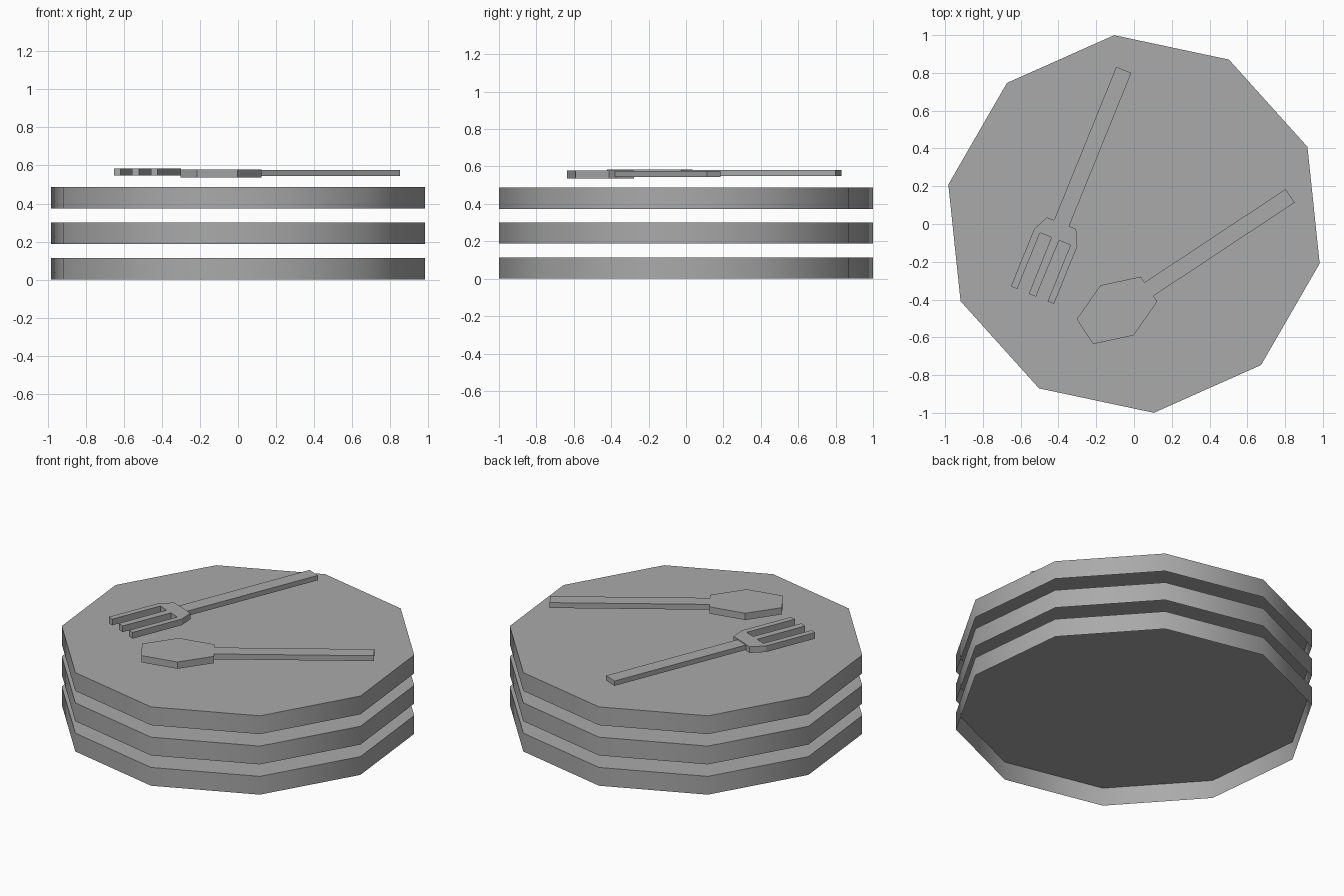
import bpy, bmesh, math
from mathutils import Vector

cube = bpy.data.objects.get("Cube")
if cube:
    bpy.data.objects.remove(cube)

grey = bpy.data.materials.new("plain grey")
grey.use_nodes = True
COLOR = (0.4, 0.4, 0.4, 1)
grey.diffuse_color = COLOR
grey.node_tree.nodes["Principled BSDF"].inputs["Base Color"].default_value = COLOR


def open_prism(name, outline, bottom, top):
    """Extrude a flat outline of (x, y) points upward, leaving the underside open."""
    bm = bmesh.new()
    face = bm.faces.new([bm.verts.new((x, y, bottom)) for x, y in outline])
    raised = bmesh.ops.extrude_face_region(bm, geom=[face])["geom"]
    verts = [v for v in raised if isinstance(v, bmesh.types.BMVert)]
    bmesh.ops.translate(bm, vec=(0, 0, top - bottom), verts=verts)
    bmesh.ops.recalc_face_normals(bm, faces=bm.faces)
    underside = [f for f in bm.faces if f.normal.z < -0.9]
    bmesh.ops.delete(bm, geom=underside, context='FACES_ONLY')
    mesh = bpy.data.meshes.new(name)
    bm.to_mesh(mesh)
    bm.free()
    mesh.materials.append(grey)
    obj = bpy.data.objects.new(name, mesh)
    bpy.context.collection.objects.link(obj)
    return obj


def laid_out(half, start, direction):
    """Mirror half an outline (along, across) and lay it on the plate."""
    d = Vector(direction).normalized()
    n = Vector((-d.y, d.x))
    full = half + [(u, -v) for u, v in reversed(half)]
    return [Vector(start) + d * u + n * v for u, v in full]


# Stack of three ten-sided plates, hollow underneath
RADIUS, THICK, STEP = 1.005, 0.113, 0.187
for i in range(3):
    ring = [(RADIUS * math.cos(math.radians(24 + 36 * k)),
             RADIUS * math.sin(math.radians(24 + 36 * k))) for k in range(10)]
    plate = open_prism(f"plate_{i + 1}", ring, i * STEP, i * STEP + THICK)
    bpy.ops.object.select_all(action='DESELECT')
    plate.select_set(True)
    bpy.context.view_layer.objects.active = plate
    bpy.ops.object.shade_smooth_by_angle(angle=math.radians(40))

# Fork: handle, then a head with three tines
fork_start, fork_dir = (-0.054, 0.816), (-0.376, -0.927)
fork_handle = [(0, 0.043), (0.877, 0.043)]
fork_head = [(0.876, 0.083), (0.958, 0.123), (1.287, 0.123), (1.287, 0.087),
             (0.966, 0.087), (0.966, 0.022), (1.287, 0.02)]
open_prism("fork_handle", laid_out(fork_handle, fork_start, fork_dir), 0.55, 0.58)
open_prism("fork_head", laid_out(fork_head, fork_start, fork_dir), 0.547, 0.585)

# Spoon: handle, then a six-sided bowl
spoon_start, spoon_dir = (0.826, 0.149), (-0.834, -0.552)
spoon_handle = [(0, 0.043), (0.895, 0.043)]
spoon_bowl = [(0.895, 0.079), (1.098, 0.159), (1.302, 0.079)]
open_prism("spoon_handle", laid_out(spoon_handle, spoon_start, spoon_dir), 0.544, 0.577)
open_prism("spoon_bowl", laid_out(spoon_bowl, spoon_start, spoon_dir), 0.537, 0.579)
